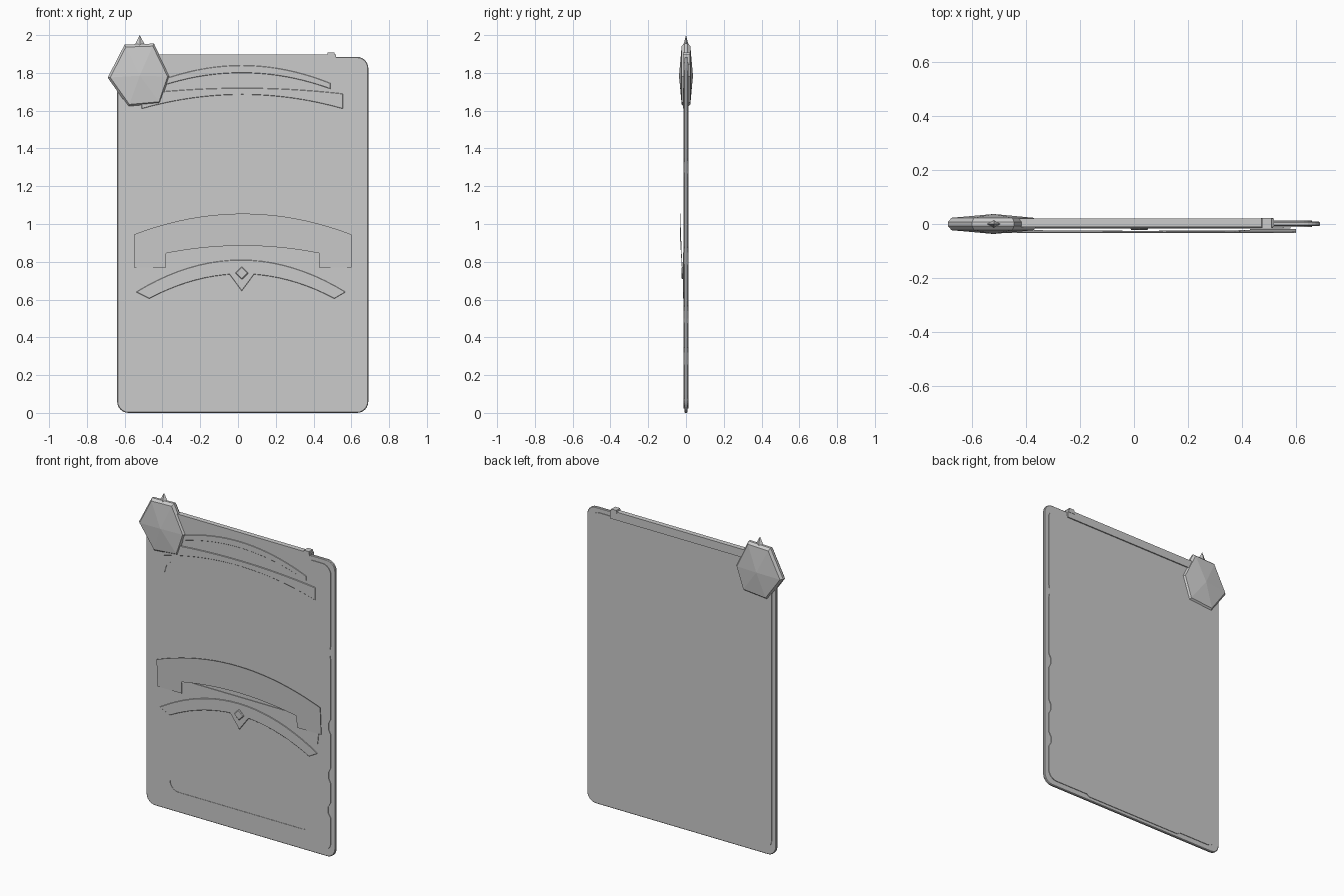
import bpy, bmesh, math
from mathutils import Matrix

if "Cube" in bpy.data.objects:
    bpy.data.objects.remove(bpy.data.objects["Cube"])

CX = 0.02  # centre line of the card face


def finish(name, bm):
    bmesh.ops.recalc_face_normals(bm, faces=bm.faces[:])
    me = bpy.data.meshes.new(name)
    bm.to_mesh(me)
    bm.free()
    ob = bpy.data.objects.new(name, me)
    bpy.context.collection.objects.link(ob)
    return ob


def prism(name, pts, y0, y1, bevel=0.0):
    """Extrude an x/z outline from y0 to y1."""
    bm = bmesh.new()
    a = [bm.verts.new((x, y0, z)) for x, z in pts]
    b = [bm.verts.new((x, y1, z)) for x, z in pts]
    bm.faces.new(a)
    bm.faces.new(b[::-1])
    for i in range(len(pts)):
        j = (i + 1) % len(pts)
        bm.faces.new((a[i], b[i], b[j], a[j]))
    ob = finish(name, bm)
    if bevel:
        m = ob.modifiers.new("bevel", 'BEVEL')
        m.width, m.segments, m.limit_method = bevel, 1, 'ANGLE'
        m.angle_limit = math.radians(50)
    return ob


def corner(cx, cz, r, a0, n=6):
    return [(cx + r * math.cos(math.radians(a0 + 90 * i / n)),
             cz + r * math.sin(math.radians(a0 + 90 * i / n))) for i in range(n + 1)]


def round_rect(x0, x1, z0, z1, r, right=(), bottom=()):
    return (list(bottom) + corner(x1 - r, z0 + r, r, -90) + list(right) + corner(x1 - r, z1 - r, r, 0)
            + corner(x0 + r, z1 - r, r, 90) + corner(x0 + r, z0 + r, r, 180))


def arc(x0, x1, zmid, zend, n=20):
    """Shallow arch from x0 to x1."""
    out = []
    for i in range(n + 1):
        t = 2 * i / n - 1
        out.append((x0 + (x1 - x0) * i / n, zmid - (zmid - zend) * t * t))
    return out


def band(name, top, bottom, y0, y1, bevel=0.0):
    return prism(name, top + bottom[::-1], y0, y1, bevel)


# Thin outer rim of the card
rim = prism("outer_rim", round_rect(-0.64, 0.69, 0.0, 1.885, 0.06), -0.008, 0.009, 0.004)

# Main plate, with worn nicks along its right edge and a step at the bottom
nicks = []
for z, d in ((0.3, 0.018), (0.52, 0.015), (0.83, 0.015), (1.3, 0.006)):
    nicks += [(0.66, z - 0.05), (0.66 - d, z - 0.02), (0.66 - d, z + 0.02), (0.66, z + 0.05)]
plate = prism("card_plate", round_rect(-0.61, 0.66, 0.035, 1.855, 0.06, nicks,
              [(-0.34, 0.035), (-0.32, 0.022), (0.35, 0.022), (0.37, 0.035)]), -0.012, 0.013)

# Recessed picture window and text panel
window = [(-0.51, 0.85), (-0.51, 1.5), (-0.495, 1.55), (-0.46, 1.585)]
window += arc(-0.41, 0.45, 1.645, 1.61)
window += [(0.50, 1.585), (0.535, 1.55), (0.55, 1.5), (0.55, 0.85)]
panel = (corner(0.46, 0.19, 0.06, -90) + arc(-0.47, 0.52, 0.745, 0.61)[::-1]
         + corner(-0.41, 0.19, 0.06, 180))
for name, pts, depth in (("window_cutter", window, -0.008), ("panel_cutter", panel, -0.0095)):
    c = prism(name, pts, -0.05, depth)
    c.hide_render = True
    c.hide_set(True)
    m = plate.modifiers.new(name, 'BOOLEAN')
    m.operation, m.object, m.solver = 'DIFFERENCE', c, 'EXACT'

# Thicker rail along the top with a small end clip
prism("top_rail", [(-0.6, 1.845), (0.52, 1.845), (0.52, 1.897), (-0.6, 1.897)], -0.012, 0.02)
prism("rail_clip", [(0.47, 1.88), (0.515, 1.88), (0.51, 1.908), (0.475, 1.908)], -0.017, 0.022)

# Low arched mouldings across the head of the card
band("head_moulding", arc(-0.45, 0.49, 1.84, 1.745), arc(-0.45, 0.49, 1.80, 1.715),
     -0.0145, -0.01, 0.002)
band("title_band", arc(-0.51, 0.555, 1.72, 1.69), arc(-0.51, 0.555, 1.685, 1.61),
     -0.017, -0.01, 0.002)

# Arched lintel above the text panel, with a pointed drop in the middle
low = [p for p in arc(-0.47, 0.51, 0.735, 0.605) if abs(p[0] - CX) > 0.07]
k = len(low) // 2
low[k:k] = [(-0.045, 0.733), (CX, 0.645), (0.085, 0.733)]
band("panel_lintel", arc(-0.54, 0.57, 0.81, 0.64), low, -0.016, -0.008, 0.002)

# Diamond stud on the lintel
prism("diamond_stud", [(CX - 0.035, 0.74), (CX, 0.705), (CX + 0.035, 0.74), (CX, 0.775)],
      -0.023, -0.01, 0.004)

# Free-standing ribbon with square tails, leaning back towards its lower edge
inner = [(-0.55, 0.77), (-0.38, 0.77)] + arc(-0.38, 0.43, 0.885, 0.845) + [(0.43, 0.77), (0.6, 0.77)]
ribbon = band("name_ribbon", arc(-0.55, 0.6, 1.055, 0.945), inner, -0.002, 0.002)
for v in ribbon.data.vertices:
    v.co.y += -0.031 + 0.012 * min(1, max(0, (0.95 - v.co.z) / 0.2))
# Folded ribbon tips tucked against the plate
for name, s in (("ribbon_tip_left", -1), ("ribbon_tip_right", 1)):
    prism(name, [(CX + s * 0.40, 0.85), (CX + s * 0.56, 0.79), (CX + s * 0.55, 0.70),
                 (CX + s * 0.50, 0.735)], -0.016, -0.011)

# Faceted six-sided gem on the upper left corner
hexa = [(-0.69, 1.775), (-0.58, 1.62), (-0.41, 1.635), (-0.36, 1.78), (-0.445, 1.955), (-0.60, 1.95)]
gx, gz = -0.52, 1.785
bm = bmesh.new()
rings = []
for y, s in ((-0.023, 0.92), (-0.008, 1.0), (0.008, 1.0), (0.023, 0.92)):
    rings.append([bm.verts.new((gx + (x - gx) * s, y, gz + (z - gz) * s)) for x, z in hexa])
front = bm.verts.new((gx, -0.037, gz))
back = bm.verts.new((gx, 0.037, gz))
for i in range(6):
    j = (i + 1) % 6
    for a, b in zip(rings, rings[1:]):
        bm.faces.new((a[i], a[j], b[j], b[i]))
    bm.faces.new((front, rings[0][j], rings[0][i]))
    bm.faces.new((back, rings[-1][i], rings[-1][j]))
finish("corner_gem", bm)

# Small spike on top of the gem
bm = bmesh.new()
bmesh.ops.create_cone(bm, cap_ends=True, segments=4, radius1=0.034, radius2=0.0, depth=0.065,
                      matrix=Matrix.Translation((gx, 0, 1.9675)) @ Matrix.Diagonal((1, 0.5, 1, 1)))
finish("gem_spike", bm)
